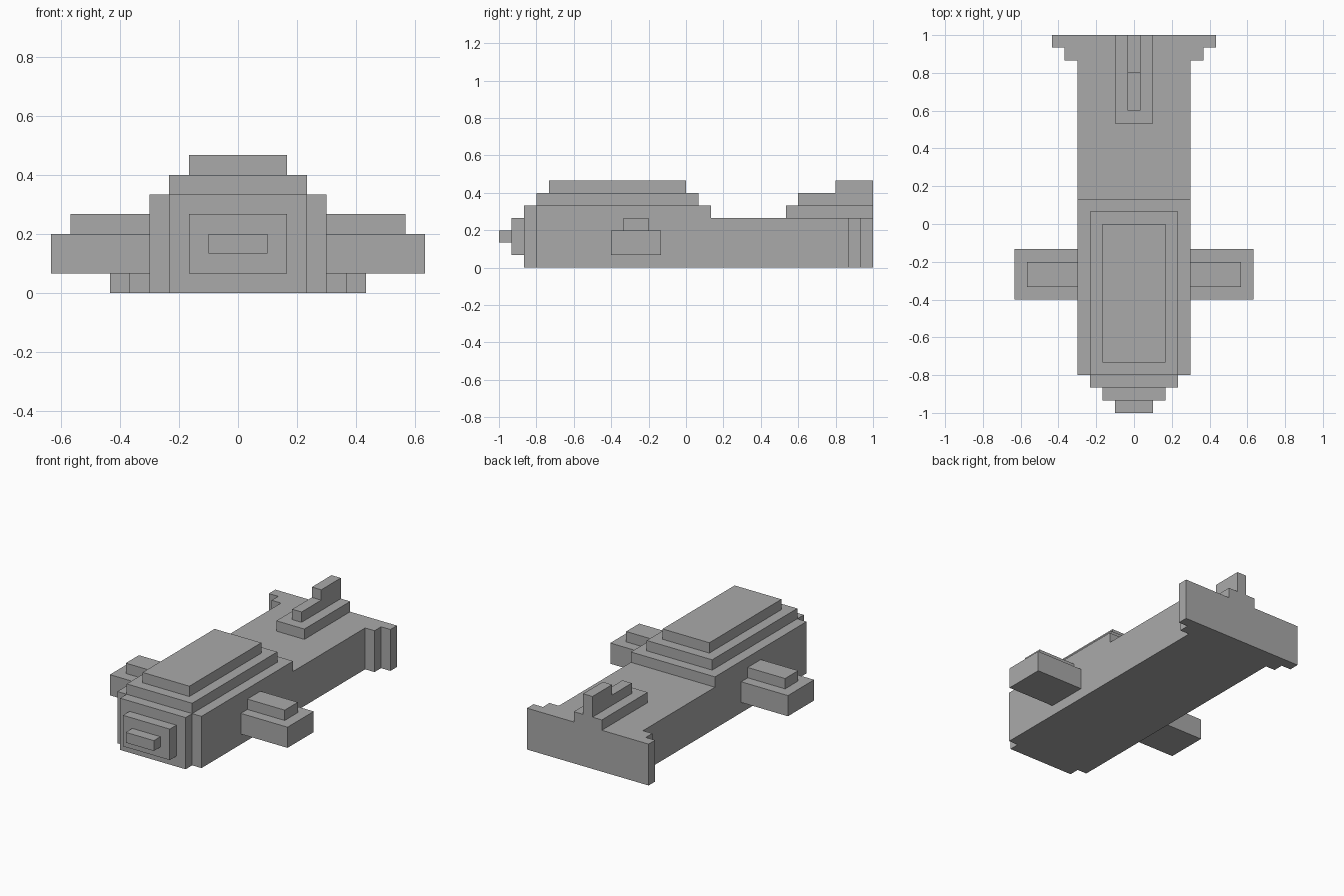
import bpy
import bmesh
from mathutils import Vector

U = 1 / 15  # the whole design sits on this block grid

cube = bpy.data.objects.get("Cube")
if cube:
    bpy.data.objects.remove(cube, do_unlink=True)

grey = bpy.data.materials.new("plain grey")
grey.use_nodes = True
grey.diffuse_color = (0.4, 0.4, 0.4, 1)
grey.node_tree.nodes["Principled BSDF"].inputs["Base Color"].default_value = (0.4, 0.4, 0.4, 1)


def prism(name, outline, sweep, mirror=False):
    """Sweep a flat outline (grid units) along a vector, optionally mirrored in x."""
    bm = bmesh.new()
    face = bm.faces.new([bm.verts.new(Vector(p) * U) for p in outline])
    swept = bmesh.ops.extrude_face_region(bm, geom=[face])["geom"]
    verts = [g for g in swept if isinstance(g, bmesh.types.BMVert)]
    bmesh.ops.translate(bm, verts=verts, vec=Vector(sweep) * U)
    bmesh.ops.recalc_face_normals(bm, faces=bm.faces)
    mesh = bpy.data.meshes.new(name)
    bm.to_mesh(mesh)
    bm.free()
    mesh.materials.append(grey)
    obj = bpy.data.objects.new(name, mesh)
    bpy.context.collection.objects.link(obj)
    if mirror:
        obj.modifiers.new("Mirror", 'MIRROR').use_mirror_merge = False
    return obj


def side_profile(name, half, points):
    """Side outline of (y, z) points, as wide as twice the half width."""
    return prism(name, [(-half, y, z) for y, z in points], (2 * half, 0, 0))


def block(name, x, y, z, mirror=False):
    """Box from (low, high) pairs on each axis."""
    base = [(x[0], y[0], z[0]), (x[1], y[0], z[0]), (x[1], y[1], z[0]), (x[0], y[1], z[0])]
    return prism(name, base, (0, 0, z[1] - z[0]), mirror)


def centred(name, half, y, z):
    return block(name, (-half, half), y, z)


# Hull with its step down to the rear deck
side_profile("hull", 4.5, [(-12, 0), (15, 0), (15, 4), (2, 4), (2, 5), (-12, 5)])

# Stepped cabin roof
centred("lower_roof", 3.5, (-12, 1), (5, 6))
centred("upper_roof", 2.5, (-11, 0), (6, 7))

# Stepped nose
centred("nose_plate", 3.5, (-13, -12), (0, 5))
centred("nose_panel", 2.5, (-14, -13), (1, 4))
centred("nose_tip", 1.5, (-15, -14), (2, 3))

# Side pods with raised caps
block("side_pods", (4.5, 9.5), (-6, -2), (1, 3), mirror=True)
block("side_pod_caps", (4.5, 8.5), (-5, -3), (3, 4), mirror=True)

# Flared tail corners
flare = [(4.5, 13), (5.5, 13), (5.5, 14), (6.5, 14), (6.5, 15), (4.5, 15)]
prism("tail_flares", [(x, y, 0) for x, y in flare], (0, 0, 4), mirror=True)

# Tail fin on its base
centred("fin_base", 1.5, (8, 15), (4, 5))
side_profile("tail_fin", 0.5, [(9, 5), (15, 5), (15, 7), (12, 7), (12, 6), (9, 6)])
